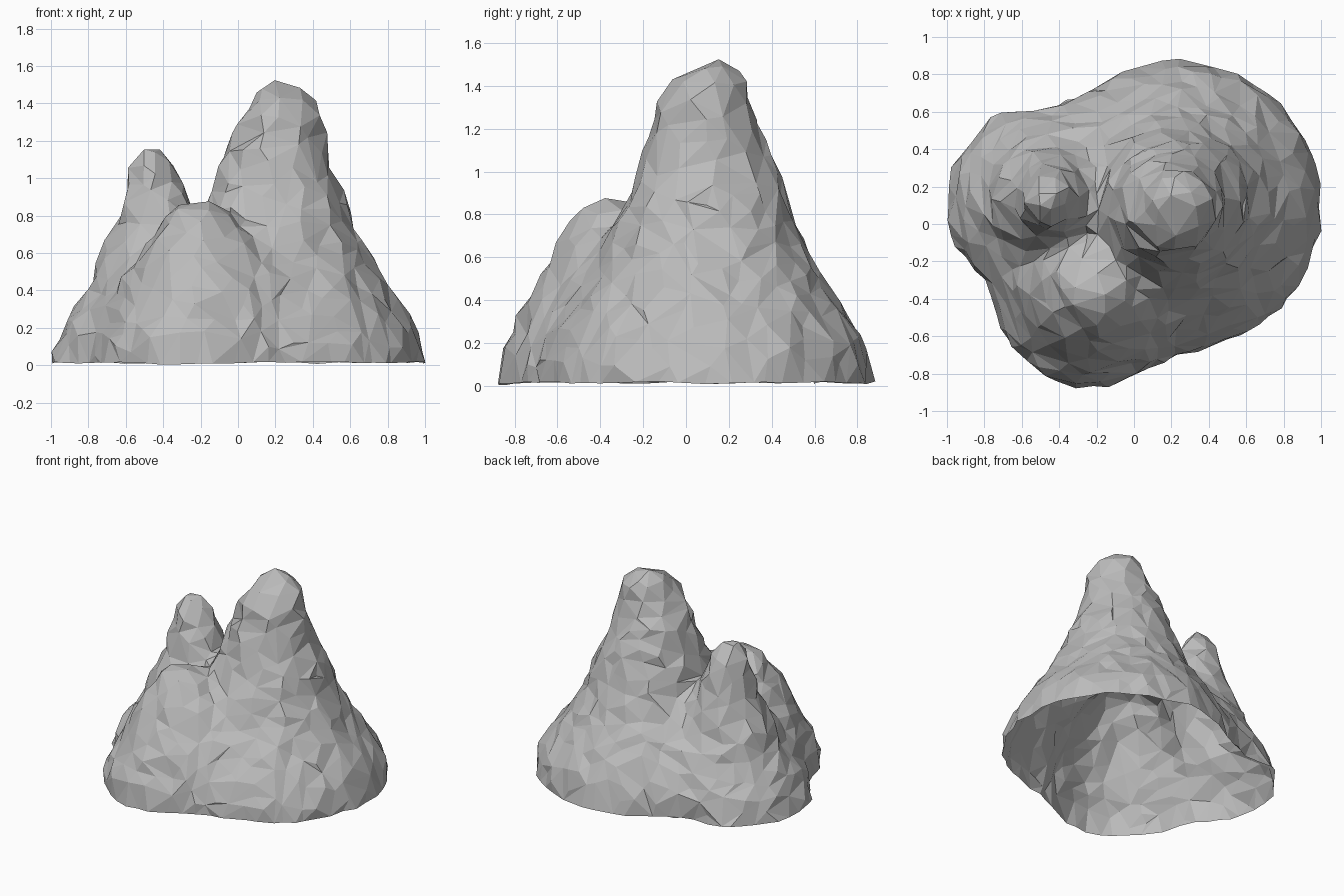
import bpy
import bmesh
from math import cos, sin, tau, hypot
from mathutils import Vector, noise

if "Cube" in bpy.data.objects:
    bpy.data.objects.remove(bpy.data.objects["Cube"])

SIDES = 40

# Each peak: (height, centre x, centre y, radius) from below the base to the tip
MAIN = [(-.1, .23, .095, .78), (.08, .23, .095, .765), (.22, .22, .1, .72), (.4, .2, .1, .61),
        (.6, .2, .09, .48), (.8, .21, .1, .4), (1, .2, .1, .32), (1.2, .205, .095, .25),
        (1.3, .225, .08, .22), (1.42, .24, .1, .165), (1.47, .23, .12, .12), (1.51, .21, .14, .03)]
SIDE = [(-.1, -.5, .11, .51), (.08, -.49, .11, .5), (.2, -.48, .12, .46), (.4, -.46, .13, .34),
        (.6, -.45, .13, .27), (.8, -.43, .13, .2), (1, -.45, .13, .135), (1.08, -.455, .13, .11),
        (1.15, -.465, .13, .04)]
FRONT = [(-.1, -.23, -.38, .5), (.08, -.23, -.38, .49), (.2, -.23, -.37, .465),
         (.4, -.22, -.35, .385), (.6, -.2, -.33, .3), (.75, -.2, -.33, .21),
         (.83, -.2, -.35, .14), (.87, -.19, -.36, .06)]
PEAKS = (MAIN, SIDE, FRONT)


def peak(name, profile):
    """Closed round cone through the profile rings."""
    bm = bmesh.new()
    loops = [[bm.verts.new((cx + r * cos(tau * i / SIDES), cy + r * sin(tau * i / SIDES), z))
              for i in range(SIDES)] for z, cx, cy, r in profile]
    for low, high in zip(loops, loops[1:]):
        for i in range(SIDES):
            j = (i + 1) % SIDES
            bm.faces.new((low[i], low[j], high[j], high[i]))
    bm.faces.new(loops[0][::-1])
    bm.faces.new(loops[-1])
    mesh = bpy.data.meshes.new(name)
    bm.to_mesh(mesh)
    bm.free()
    obj = bpy.data.objects.new(name, mesh)
    bpy.context.collection.objects.link(obj)
    return obj


def bake(obj):
    """Replace the mesh by its modified result."""
    graph = bpy.context.evaluated_depsgraph_get()
    mesh = bpy.data.meshes.new_from_object(obj.evaluated_get(graph))
    obj.modifiers.clear()
    obj.data = mesh


def distance(p, profile):
    """Horizontal distance from a point to the side of a peak."""
    for a, b in zip(profile, profile[1:]):
        if p.z <= b[0]:
            break
    t = min(1, (p.z - a[0]) / (b[0] - a[0]))
    _, cx, cy, r = Vector(a).lerp(Vector(b), t)
    above = max(0, p.z - profile[-1][0])
    return hypot(p.x - cx, p.y - cy) - r + above


def fill(p):
    """Soft filling of the valleys, weaker towards the base and the top."""
    near, second, _ = sorted(distance(p, profile) for profile in PEAKS)
    width = min(.16 + max(0, p.z) * .4, max(.08, .3 - (p.z - .5) * .6))
    return max(0, width - (second - near)) ** 2 / (4 * width) * .9


# Merge the three peaks into one evenly meshed rock
rock = peak("rock_peaks", MAIN)
helpers = [peak("side_peak", SIDE), peak("front_peak", FRONT)]
for helper in helpers:
    mod = rock.modifiers.new("merge", "BOOLEAN")
    mod.operation = "UNION"
    mod.solver = "EXACT"
    mod.object = helper
mod = rock.modifiers.new("even_mesh", "REMESH")
mod.mode = "VOXEL"
mod.voxel_size = .03
bake(rock)
for helper in helpers:
    bpy.data.objects.remove(helper)

# Fill the valleys and soften them
bm = bmesh.new()
bm.from_mesh(rock.data)
bm.normal_update()
moves = [(v, v.normal * fill(v.co)) for v in bm.verts]
for v, move in moves:
    v.co += move
for _ in range(3):
    bmesh.ops.smooth_vert(bm, verts=bm.verts[:], factor=.5,
                          use_axis_x=True, use_axis_y=True, use_axis_z=True)

# Roughen the sides and cut the underside open
bm.normal_update()
for v in bm.verts:
    v.co += v.normal * (.004 + .022 * noise.noise(v.co * 4.5) + .02 * noise.noise(v.co * 10))
bmesh.ops.bisect_plane(bm, geom=bm.verts[:] + bm.edges[:] + bm.faces[:],
                       plane_co=(0, 0, .014), plane_no=(0, 0, 1), clear_inner=True)
bmesh.ops.remove_doubles(bm, verts=bm.verts[:], dist=.006)
for v in bm.verts:
    if v.is_boundary:
        v.co.z += .014 * noise.noise(v.co * 4)
bmesh.ops.triangulate(bm, faces=bm.faces[:])
bm.to_mesh(rock.data)
bm.free()

# Reduce to coarse irregular facets
mod = rock.modifiers.new("facets", "DECIMATE")
mod.ratio = 900 / len(rock.data.polygons)
bake(rock)

# Plain grey stone, flat shaded
stone = bpy.data.materials.new("grey_stone")
stone.use_nodes = True
colour = (.5, .5, .5, 1)
stone.diffuse_color = colour
stone.node_tree.nodes["Principled BSDF"].inputs["Base Color"].default_value = colour
rock.data.materials.clear()
rock.data.materials.append(stone)
for face in rock.data.polygons:
    face.use_smooth = False
    face.material_index = 0
